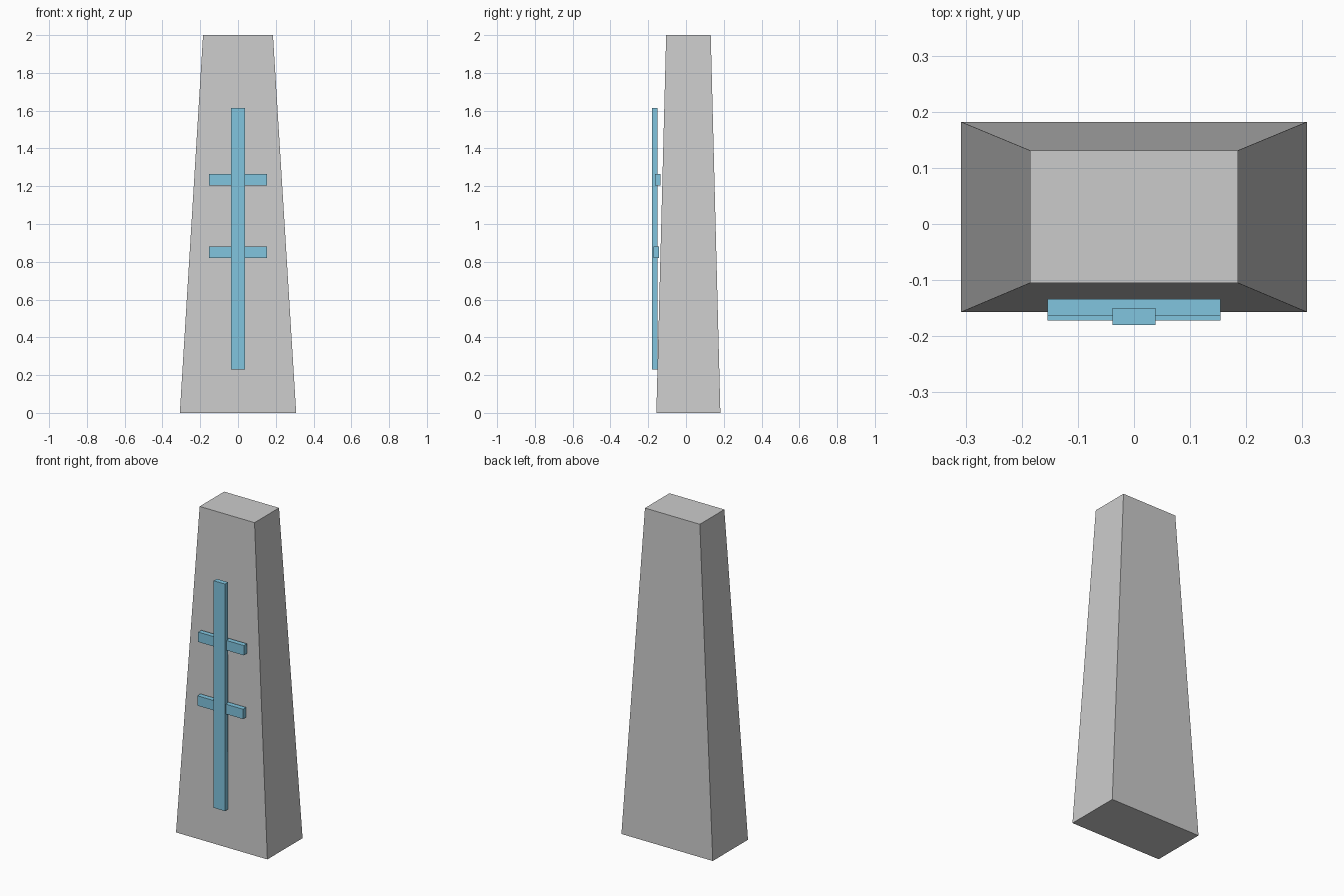
import bpy
import bmesh

if "Cube" in bpy.data.objects:
    bpy.data.objects.remove(bpy.data.objects["Cube"])

blue = bpy.data.materials.new("light_blue")
blue.diffuse_color = (0.22, 0.56, 0.74, 1.0)
blue.use_nodes = True
blue.node_tree.nodes["Principled BSDF"].inputs["Base Color"].default_value = blue.diffuse_color


def block(name, x, y, z, top_x=None, top_y=None, material=None):
    """Box spanning the given (min, max) ranges, optionally tapered to a smaller top."""
    ranges = {False: (x, y), True: (top_x or x, top_y or y)}
    bm = bmesh.new()
    bmesh.ops.create_cube(bm, size=1)
    for v in bm.verts:
        upper = v.co.z > 0
        rx, ry = ranges[upper]
        v.co = (rx[v.co.x > 0], ry[v.co.y > 0], z[upper])
    mesh = bpy.data.meshes.new(name)
    bm.to_mesh(mesh)
    bm.free()
    if material:
        mesh.materials.append(material)
    obj = bpy.data.objects.new(name, mesh)
    bpy.context.collection.objects.link(obj)
    return obj


# Tapered stone pillar
block("pillar", (-0.308, 0.308), (-0.157, 0.182), (0, 2),
      top_x=(-0.185, 0.185), top_y=(-0.105, 0.131))

# Vertical strip on the front
block("vertical_strip", (-0.038, 0.038), (-0.18, -0.15), (0.231, 1.615), material=blue)

# Two crossbars, each following the slope of the front face
for name, z, y in (("lower_crossbar", 0.85, -0.157), ("upper_crossbar", 1.235, -0.149)):
    block(name, (-0.154, 0.154), (y - 0.015, y + 0.015), (z - 0.03, z + 0.03), material=blue)
